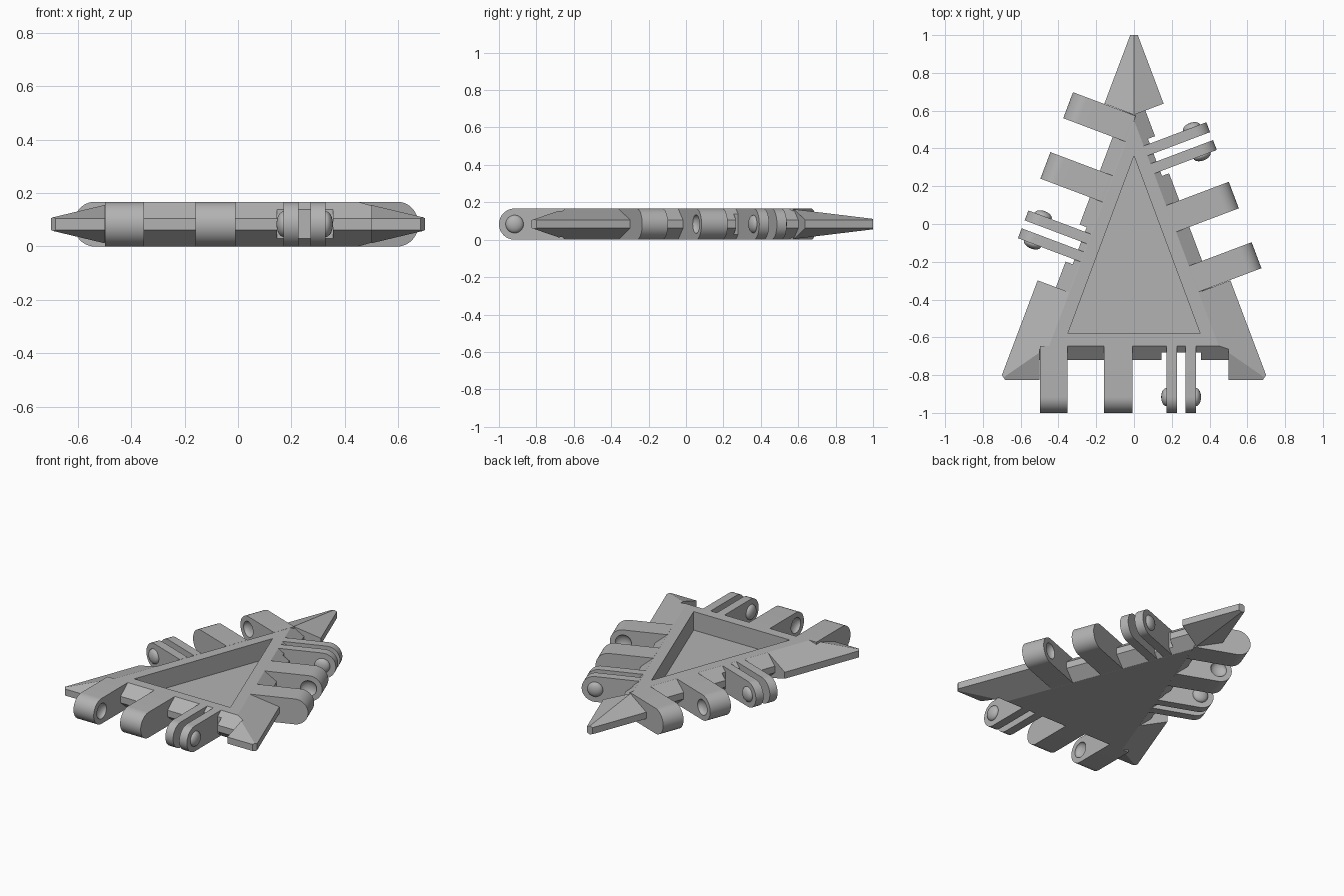
import bpy, bmesh, math
from mathutils import Matrix, Vector

if "Cube" in bpy.data.objects:
    bpy.data.objects.remove(bpy.data.objects["Cube"])

# Single grey plastic colour
grey = bpy.data.materials.new("plain grey")
grey.use_nodes = True
colour = (0.45, 0.45, 0.45, 1)
grey.diffuse_color = colour
grey.node_tree.nodes["Principled BSDF"].inputs["Base Color"].default_value = colour

H = 0.167                 # thickness of the piece
MID = H / 2
LOW, HIGH = 0.062, 0.105  # blunt band around the rim
RIM, EDGE = 0.18, 0.105   # inward offsets of the flat top and of the notch rim
HALF = 0.5                # half length of a notch
APEX = Vector((0, 1.053))
CORNER = Vector((0.709, -0.825))
BASE_ANGLE = math.atan2(APEX.y - CORNER.y, CORNER.x)
TIP_ANGLE = math.pi / 2 - BASE_ANGLE


def finish(bm, name, matrix=Matrix()):
    bmesh.ops.recalc_face_normals(bm, faces=bm.faces)
    mesh = bpy.data.meshes.new(name)
    bm.to_mesh(mesh)
    bm.free()
    mesh.materials.append(grey)
    ob = bpy.data.objects.new(name, mesh)
    ob.matrix_world = matrix
    bpy.context.collection.objects.link(ob)
    return ob


def loft(name, rings, matrix=Matrix()):
    """Closed solid through rings that have the same number of points."""
    bm = bmesh.new()
    loops = [[bm.verts.new(p) for p in ring] for ring in rings]
    n = len(loops[0])
    for a, b in zip(loops, loops[1:]):
        for i in range(n):
            j = (i + 1) % n
            bm.faces.new((a[i], a[j], b[j], b[i]))
    bm.faces.new(loops[0][::-1])
    bm.faces.new(loops[-1])
    return finish(bm, name, matrix)


def bar(name, profile, u0, u1, matrix):
    """Extrude an (inward, height) profile along an edge of the triangle."""
    return loft(name, [[(u, w, z) for w, z in profile] for u in (u0, u1)], matrix)


def button(name, u, radius, depth, matrix):
    bm = bmesh.new()
    bmesh.ops.create_uvsphere(bm, u_segments=32, v_segments=16, radius=1)
    bmesh.ops.scale(bm, vec=(depth, radius, radius), verts=bm.verts)
    bmesh.ops.translate(bm, vec=(u, PIN_W, MID), verts=bm.verts)
    return finish(bm, name, matrix)


def activate(ob):
    bpy.ops.object.select_all(action='DESELECT')
    ob.select_set(True)
    bpy.context.view_layer.objects.active = ob


def cut(ob, cutter):
    mod = ob.modifiers.new("cut", 'BOOLEAN')
    mod.operation = 'DIFFERENCE'
    mod.solver = 'EXACT'
    mod.object = cutter
    activate(ob)
    bpy.ops.object.modifier_apply(modifier=mod.name)
    bpy.data.objects.remove(cutter)


def smooth(ob):
    activate(ob)
    bpy.ops.object.shade_smooth_by_angle(angle=math.radians(30))


# Outward direction, half angle and blunting distance for each corner
half = BASE_ANGLE / 2
corners = [
    (Vector((-CORNER.x, CORNER.y)), Vector((-math.cos(half), -math.sin(half))), half, 0.022),
    (CORNER, Vector((math.cos(half), -math.sin(half))), half, 0.022),
    (APEX, Vector((0, 1)), TIP_ANGLE, 0.053),
]


def triangle(offset, z):
    return [(p - d * offset / math.sin(a)).to_3d() + Vector((0, 0, z))
            for p, d, a, _ in corners]


# Triangular plate with slopes running out to three blunt points
plate = loft("triangle_plate", [triangle(RIM, 0), triangle(0, LOW),
                                triangle(0, HIGH), triangle(RIM, H)])
bm = bmesh.new()
bm.from_mesh(plate.data)
for p, d, a, blunt in corners:
    res = bmesh.ops.bisect_plane(bm, geom=bm.verts[:] + bm.edges[:] + bm.faces[:],
                                 plane_co=(p - d * blunt).to_3d(), plane_no=d.to_3d(),
                                 clear_outer=True)
    bmesh.ops.holes_fill(bm, edges=[e for e in bm.edges if e.is_boundary])
bmesh.ops.recalc_face_normals(bm, faces=bm.faces)
bm.to_mesh(plate.data)
bm.free()

# Triangular pocket in the top
outline = [(-0.35, -0.58), (0.35, -0.58), (0, 0.36)]
cut(plate, loft("pocket_cutter", [[(x, y, z) for x, y in outline] for z in (0.045, 0.3)]))

# Shared profiles, measured inward from an edge
PIN_W = MID - 0.175
lug_profile = [(RIM, 0), (RIM, H)]
for i in range(25):
    a = math.pi / 2 + math.pi * i / 24
    lug_profile.append((PIN_W + MID * math.cos(a), MID + MID * math.sin(a)))
run = (RIM - EDGE) / LOW * 0.05
notch_profile = [(-0.3, -0.05), (RIM + run, -0.05), (EDGE, LOW),
                 (EDGE, HIGH), (RIM + run, H + 0.05), (-0.3, H + 0.05)]
slot_profile = [(-0.3, -0.1), (0.145, -0.1), (0.145, 0.3), (-0.3, 0.3)]

# Hinge set on every edge: two socket lugs and a pair of pin lugs
turn = math.pi - BASE_ANGLE
edges = [("front", (0, CORNER.y), 0),
         ("left", (0.335, 0.17), turn),
         ("right", (-0.335, 0.17), -turn)]
for side, centre, angle in edges:
    m = Matrix.Translation((*centre, 0)) @ Matrix.Rotation(angle, 4, 'Z')
    cut(plate, bar("notch_cutter", notch_profile, -HALF, HALF, m))
    cut(plate, bar("slot_cutter", slot_profile, 0.145, 0.355, m))
    for label, u0, u1, socket in (("outer", -0.498, -0.351, -0.351),
                                  ("inner", -0.159, -0.009, -0.159)):
        lug = bar(f"{side}_{label}_socket_lug", lug_profile, u0, u1, m)
        cut(lug, button("socket_cutter", socket, 0.05, 0.03, m))
        smooth(lug)
    for label, u0, u1, pin in (("first", 0.171, 0.227, 0.171),
                               ("second", 0.272, 0.328, 0.328)):
        smooth(bar(f"{side}_{label}_pin_lug", lug_profile, u0, u1, m))
        smooth(button(f"{side}_{label}_pin", pin, 0.048, 0.027, m))
